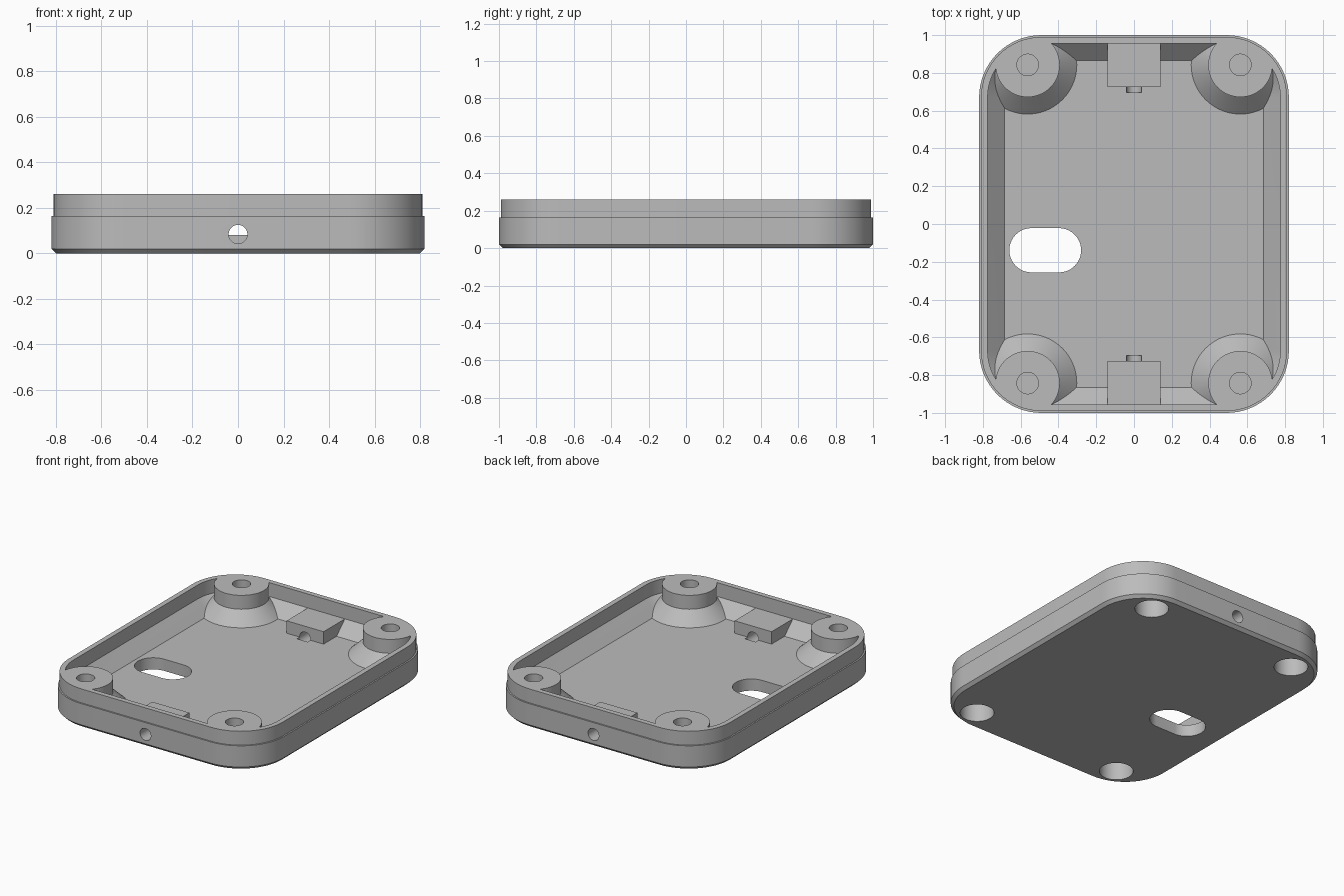
import bpy, bmesh
from math import sin, cos, pi

cube = bpy.data.objects.get("Cube")
if cube:
    bpy.data.objects.remove(cube, do_unlink=True)

HEIGHT, STEP, FLOOR = 0.26, 0.165, 0.08
BOSS_X, BOSS_Y = 0.563, 0.842

grey = bpy.data.materials.new("plain grey")
grey.use_nodes = True
colour = (0.5, 0.5, 0.5, 1)
grey.diffuse_color = colour
grey.node_tree.nodes["Principled BSDF"].inputs["Base Color"].default_value = colour


def rounded(hx, hy, r, cx=0, cy=0, seg=16):
    """Outline of a rounded rectangle; a circle when r equals both half sizes."""
    pts = []
    for k, (sx, sy) in enumerate(((1, 1), (-1, 1), (-1, -1), (1, -1))):
        for i in range(seg + 1):
            a = (k + i / seg) * pi / 2
            pts.append((cx + sx * (hx - r) + r * cos(a), cy + sy * (hy - r) + r * sin(a)))
    return pts


def loft(name, *layers):
    """Closed solid through (outline, height) layers, from bottom to top."""
    bm = bmesh.new()
    rings = [[bm.verts.new((x, y, z)) for x, y in pts] for pts, z in layers]
    n = len(rings[0])
    for low, high in zip(rings, rings[1:]):
        for i in range(n):
            j = (i + 1) % n
            bm.faces.new((low[i], low[j], high[j], high[i]))
    bm.faces.new(rings[0][::-1])
    bm.faces.new(rings[-1])
    bmesh.ops.remove_doubles(bm, verts=bm.verts, dist=1e-5)
    bmesh.ops.recalc_face_normals(bm, faces=bm.faces)
    mesh = bpy.data.meshes.new(name)
    bm.to_mesh(mesh)
    bm.free()
    obj = bpy.data.objects.new(name, mesh)
    bpy.context.collection.objects.link(obj)
    return obj


def disc(r, x, y):
    return rounded(r, r, r, x, y)


def box(hx, y0, y1):
    return [(-hx, y0), (hx, y0), (hx, y1), (-hx, y1)]


def cut(target, tool):
    """Subtract the tool from the target and remove the tool."""
    mod = target.modifiers.new("cut", 'BOOLEAN')
    mod.operation, mod.solver, mod.object = 'DIFFERENCE', 'EXACT', tool
    graph = bpy.context.evaluated_depsgraph_get()
    mesh = bpy.data.meshes.new_from_object(target.evaluated_get(graph))
    target.modifiers.clear()
    target.data = mesh
    bpy.data.objects.remove(tool, do_unlink=True)


# Outer shell with bottom chamfer and a stepped upper lip
shell = loft("enclosure_base",
             (rounded(0.8, 0.98, 0.31), 0), (rounded(0.82, 1, 0.33), 0.02),
             (rounded(0.82, 1, 0.33), STEP), (rounded(0.81, 0.99, 0.32), STEP),
             (rounded(0.81, 0.99, 0.32), HEIGHT))

# Cavity with a sloped foot, leaving the corner bosses and cable blocks standing
cavity = loft("cavity",
              (rounded(0.685, 0.865, 0.195), FLOOR), (rounded(0.775, 0.955, 0.285), STEP),
              (rounded(0.775, 0.955, 0.285), HEIGHT + 0.1))
corners = [(sx * BOSS_X, sy * BOSS_Y) for sx in (-1, 1) for sy in (-1, 1)]
for x, y in corners:
    cut(cavity, loft("boss", (disc(0.345, x, y), 0), (disc(0.17, x, y), STEP),
                     (disc(0.17, x, y), HEIGHT + 0.2)))
for s in (-1, 1):
    y0, y1 = sorted((s * 0.725, s * 1.1))
    cut(cavity, loft("block", (box(0.14, y0, y1), 0), (box(0.14, y0, y1), STEP)))
cut(shell, cavity)

# Screw holes above and wider blind counterbores below
for x, y in corners:
    cut(shell, loft("screw_hole", (disc(0.057, x, y), 0.17), (disc(0.057, x, y), HEIGHT + 0.1)))
    cut(shell, loft("counterbore", (disc(0.105, x, y), -0.1), (disc(0.105, x, y), 0.155)))

# Oblong slot through the floor
slot = rounded(0.19, 0.117, 0.117, -0.47, -0.139)
cut(shell, loft("slot", (slot, -0.1), (slot, 0.13)))

# Round cable holes through both end walls
for s in (-1, 1):
    hole = loft("cable_hole", (disc(0.041, 0, 0), 0.695), (disc(0.041, 0, 0), 1.1))
    hole.rotation_euler.x = -s * pi / 2
    hole.location.z = 0.084
    bpy.context.view_layer.update()
    cut(shell, hole)

shell.data.materials.clear()
shell.data.materials.append(grey)
bpy.ops.object.select_all(action='DESELECT')
shell.select_set(True)
bpy.context.view_layer.objects.active = shell
bpy.ops.object.shade_smooth_by_angle()
